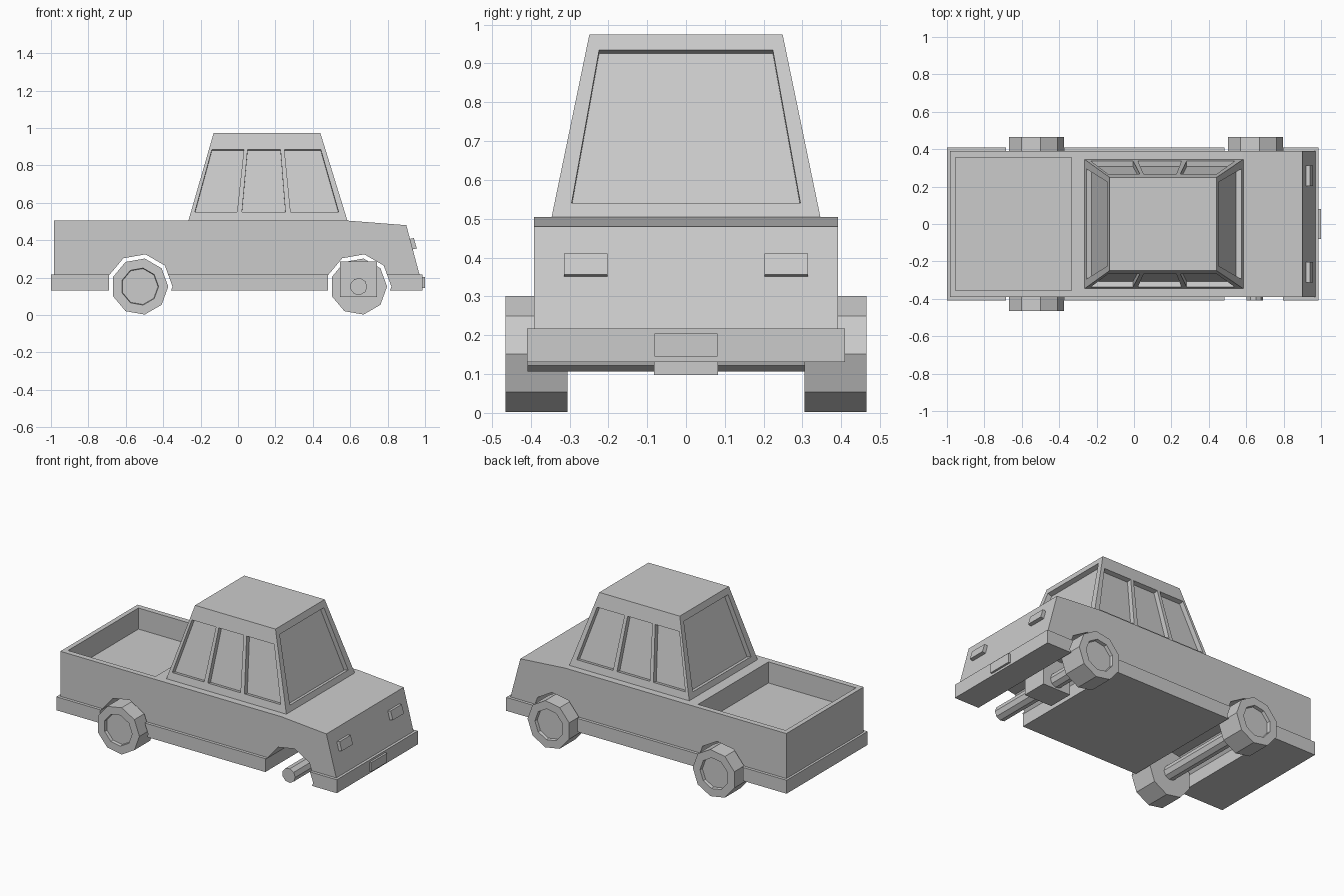
import bpy, bmesh
from math import cos, sin, radians
from mathutils import Vector

if "Cube" in bpy.data.objects:
    bpy.data.objects.remove(bpy.data.objects["Cube"])

AXLE_Z, REAR_X, FRONT_X = 0.152, -0.525, 0.645


def finish(name, bm):
    bmesh.ops.recalc_face_normals(bm, faces=bm.faces[:])
    me = bpy.data.meshes.new(name)
    bm.to_mesh(me)
    bm.free()
    ob = bpy.data.objects.new(name, me)
    bpy.context.collection.objects.link(ob)
    return ob


def add_prism(bm, pts, y0, y1):
    """Extrude an (x, z) profile from y0 to y1; returns the two caps."""
    a = [bm.verts.new((x, y0, z)) for x, z in pts]
    b = [bm.verts.new((x, y1, z)) for x, z in pts]
    caps = [bm.faces.new(a), bm.faces.new(b[::-1])]
    n = len(pts)
    for i in range(n):
        j = (i + 1) % n
        bm.faces.new((a[i], b[i], b[j], a[j]))
    return caps


def prism(name, pts, y0, y1):
    bm = bmesh.new()
    add_prism(bm, pts, y0, y1)
    return finish(name, bm)


def rect(x0, x1, z0, z1):
    return [(x0, z0), (x1, z0), (x1, z1), (x0, z1)]


def ring(cx, r, n=9):
    return [(cx + r * cos(radians(360 * i / n)), AXLE_Z + r * sin(radians(360 * i / n)))
            for i in range(n)]


def cut(ob, cutter):
    m = ob.modifiers.new("cut", 'BOOLEAN')
    m.operation, m.solver, m.object = 'DIFFERENCE', 'EXACT', cutter
    cutter.hide_render = True
    cutter.display_type = 'WIRE'


# Body shell and the wider lower skirt
body = prism("body", [(-0.985, 0.217), (-0.985, 0.505), (0.58, 0.505), (0.9, 0.48),
                      (0.97, 0.217)], -0.391, 0.391)
skirt = prism("skirt_bumper", rect(-1.0, 0.987, 0.131, 0.217), -0.41, 0.41)

# Wheel arches and cargo bed are cut out
for side, x in (("rear", REAR_X), ("front", FRONT_X)):
    arch = prism(side + "_arch_cutter", ring(x, 0.175), -0.6, 0.6)
    cut(body, arch)
    cut(skirt, arch)
cut(body, prism("bed_cutter", rect(-0.955, -0.335, 0.37, 0.7), -0.356, 0.356))


# Cabin with recessed window panes
def panel(bm, corners, us, vs, depth=0.03):
    """Bilinear wall; odd columns of the middle row become recessed windows."""
    p00, p10, p11, p01 = [Vector(c) for c in corners]
    inward = -(p10 - p00).cross(p01 - p00).normalized() * depth

    def at(u, v):
        return p00.lerp(p10, u).lerp(p01.lerp(p11, u), v)
    grid = [[bm.verts.new(at(u, v)) for u in us] for v in vs]
    for r in range(len(vs) - 1):
        for c in range(len(us) - 1):
            quad = [grid[r][c], grid[r][c + 1], grid[r + 1][c + 1], grid[r + 1][c]]
            if r == 1 and c % 2 == 1:
                pane = [bm.verts.new(v.co + inward) for v in quad]
                bm.faces.new(pane)
                for i in range(4):
                    j = (i + 1) % 4
                    bm.faces.new((quad[i], quad[j], pane[j], pane[i]))
            else:
                bm.faces.new(quad)


base = [(-0.265, -0.346, 0.505), (0.585, -0.346, 0.505), (0.585, 0.346, 0.505), (-0.265, 0.346, 0.505)]
roof = [(-0.13, -0.249, 0.974), (0.44, -0.249, 0.974), (0.44, 0.249, 0.974), (-0.13, 0.249, 0.974)]
side_u = [0, 0.026, 0.3, 0.332, 0.614, 0.648, 0.96, 1]
end_u = [0, 0.065, 0.935, 1]
bm = bmesh.new()
for i in range(4):
    j = (i + 1) % 4
    us = end_u if i % 2 else side_u
    if i == 2:
        us = [1 - u for u in reversed(side_u)]
    vs = [0, 0.075, 0.915, 1] if i % 2 else [0, 0.096, 0.81, 1]
    panel(bm, (base[i], base[j], roof[j], roof[i]), us, vs)
bm.faces.new([bm.verts.new(p) for p in roof])
bm.faces.new([bm.verts.new(p) for p in reversed(base)])
bmesh.ops.remove_doubles(bm, verts=bm.verts[:], dist=0.0005)
finish("cabin", bm)


# Three wheels with a recessed hub (the front right one is missing)
def wheel(name, x, side):
    bm = bmesh.new()
    outer = add_prism(bm, ring(x, 0.152), side * 0.465, side * 0.305)[0]
    bmesh.ops.recalc_face_normals(bm, faces=bm.faces[:])
    ring_faces = bmesh.ops.extrude_discrete_faces(bm, faces=[outer])["faces"]
    hub = ring_faces[0]
    bmesh.ops.remove_doubles(bm, verts=bm.verts[:], dist=1e-5)
    hub = next(f for f in bm.faces if abs(f.calc_center_median().y - side * 0.465) < 1e-4)
    centre = Vector((x, side * 0.465, AXLE_Z))
    for depth, scale in ((0, 0.66), (0.02, 0.97)):
        hub = bmesh.ops.extrude_face_region(bm, geom=[hub])
        old = [f for f in bm.faces if len(f.verts) == 9 and f not in hub["geom"]
               and f.calc_center_median().y * side > 0.4]
        hub = next(g for g in hub["geom"] if isinstance(g, bmesh.types.BMFace))
        if old:
            bmesh.ops.delete(bm, geom=old, context='FACES_ONLY')
        for v in hub.verts:
            v.co = centre + (v.co - centre) * scale
            v.co.y -= side * depth
    finish(name, bm)


wheel("rear_right_wheel", REAR_X, -1)
wheel("rear_left_wheel", REAR_X, 1)
wheel("front_left_wheel", FRONT_X, 1)

# Axles and the front gear housing
prism("rear_axle", ring(REAR_X, 0.046), -0.32, 0.32)
prism("front_axle", ring(FRONT_X, 0.046), -0.408, 0.32)
prism("axle_housing", rect(0.545, 0.742, 0.097, 0.285), -0.083, 0.083)

# Headlights on the sloped nose, blank plate on the bumper
for name, y in (("right_headlight", -0.258), ("left_headlight", 0.258)):
    prism(name, [(0.91, 0.405), (0.94, 0.411), (0.956, 0.356), (0.92, 0.348)],
          y - 0.056, y + 0.056)
prism("number_plate", rect(0.975, 1.0, 0.145, 0.204), -0.081, 0.081)
